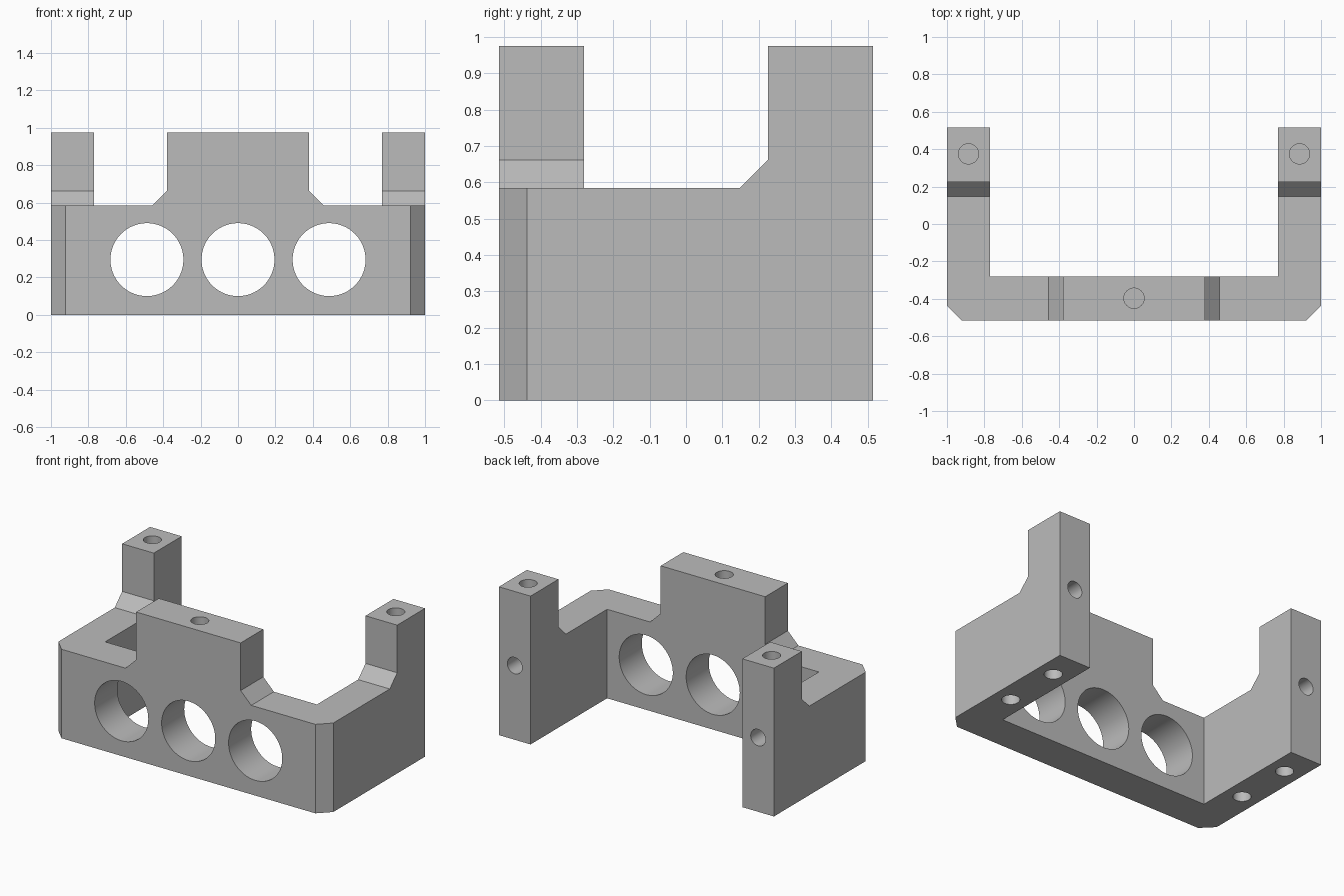
import bpy
import bmesh
from math import pi, radians
from mathutils import Matrix, Vector

cube = bpy.data.objects.get("Cube")
if cube:
    bpy.data.objects.remove(cube, do_unlink=True)

# Main sizes
HALF_X, HALF_Y, HEIGHT = 1.0, 0.515, 0.975
INNER_X, INNER_Y = 0.77, -0.28
SHELF, BEVEL = 0.585, 0.077
TOWER_X, POST_Y = 0.38, 0.225
PEG_X = 0.885
BORE_R, PEG_R = 0.195, 0.054

metal = bpy.data.materials.new("plain grey")
metal.use_nodes = True
grey = (0.5, 0.5, 0.5, 1)
metal.diffuse_color = grey
metal.node_tree.nodes["Principled BSDF"].inputs["Base Color"].default_value = grey


def finish(bm, name):
    bmesh.ops.recalc_face_normals(bm, faces=bm.faces)
    mesh = bpy.data.meshes.new(name)
    bm.to_mesh(mesh)
    bm.free()
    mesh.materials.append(metal)
    obj = bpy.data.objects.new(name, mesh)
    bpy.context.collection.objects.link(obj)
    return obj


def prism(name, points, sweep):
    """Extrude a flat outline along a vector."""
    bm = bmesh.new()
    face = bm.faces.new([bm.verts.new(p) for p in points])
    side = bmesh.ops.extrude_face_region(bm, geom=[face])["geom"]
    verts = [g for g in side if isinstance(g, bmesh.types.BMVert)]
    bmesh.ops.translate(bm, verts=verts, vec=sweep)
    return finish(bm, name)


def drill(name, start, end, radius, sides=48):
    """Round cutter running between two points."""
    start, end = Vector(start), Vector(end)
    axis = end - start
    place = Matrix.Translation((start + end) / 2) @ axis.to_track_quat("Z", "Y").to_matrix().to_4x4()
    bm = bmesh.new()
    bmesh.ops.create_cone(bm, cap_ends=True, segments=sides, radius1=radius,
                          radius2=radius, depth=axis.length, matrix=place)
    return finish(bm, name)


# U-shaped body with chamfered front corners
half = [(HALF_X - BEVEL, -HALF_Y), (HALF_X, -HALF_Y + BEVEL), (HALF_X, HALF_Y),
        (INNER_X, HALF_Y), (INNER_X, INNER_Y)]
plan = half + [(-x, y) for x, y in reversed(half)]
body = prism("bracket_body", [(x, y, 0) for x, y in plan], (0, 0, HEIGHT))

cutters = []
over = HEIGHT + 0.2
for s in (-1, 1):
    # Front notch beside the centre tower
    notch = [(TOWER_X, over), (TOWER_X, SHELF + BEVEL), (TOWER_X + BEVEL, SHELF),
             (HALF_X + 0.1, SHELF), (HALF_X + 0.1, over)]
    cutters.append(prism("front_notch", [(s * x, -0.7, z) for x, z in notch], (0, 0.6, 0)))
    # Side notch in front of the rear post
    notch = [(-0.7, over), (-0.7, SHELF), (POST_Y - BEVEL, SHELF),
             (POST_Y, SHELF + BEVEL), (POST_Y, over)]
    cutters.append(prism("side_notch", [(s * 0.7, y, z) for y, z in notch], (s * 0.5, 0, 0)))
    # Peg holes in the post top, rear face and underside
    x = s * PEG_X
    cutters.append(drill("post_hole", (x, 0.375, over), (x, 0.375, HEIGHT - 0.25), PEG_R))
    cutters.append(drill("rear_hole", (x, 0.7, HEIGHT / 2), (x, 0.265, HEIGHT / 2), PEG_R))
    for y in (0.318, -0.07):
        cutters.append(drill("foot_hole", (x, y, -0.2), (x, y, 0.25), PEG_R))

# Three bores through the front wall and one peg hole in the tower
for x in (-0.487, 0, 0.487):
    cutters.append(drill("front_bore", (x, -0.7, 0.295), (x, -0.1, 0.295), BORE_R, 96))
cutters.append(drill("tower_hole", (0, -0.397, over), (0, -0.397, HEIGHT - 0.25), PEG_R))

# Cut everything out of the body
bpy.context.view_layer.objects.active = body
body.select_set(True)
for cutter in cutters:
    cutter.hide_render = True
    mod = body.modifiers.new("cut", "BOOLEAN")
    mod.operation = "DIFFERENCE"
    mod.solver = "EXACT"
    mod.object = cutter
    bpy.ops.object.modifier_apply(modifier=mod.name)
    bpy.data.objects.remove(cutter, do_unlink=True)

bpy.ops.object.shade_smooth_by_angle(angle=radians(30))
